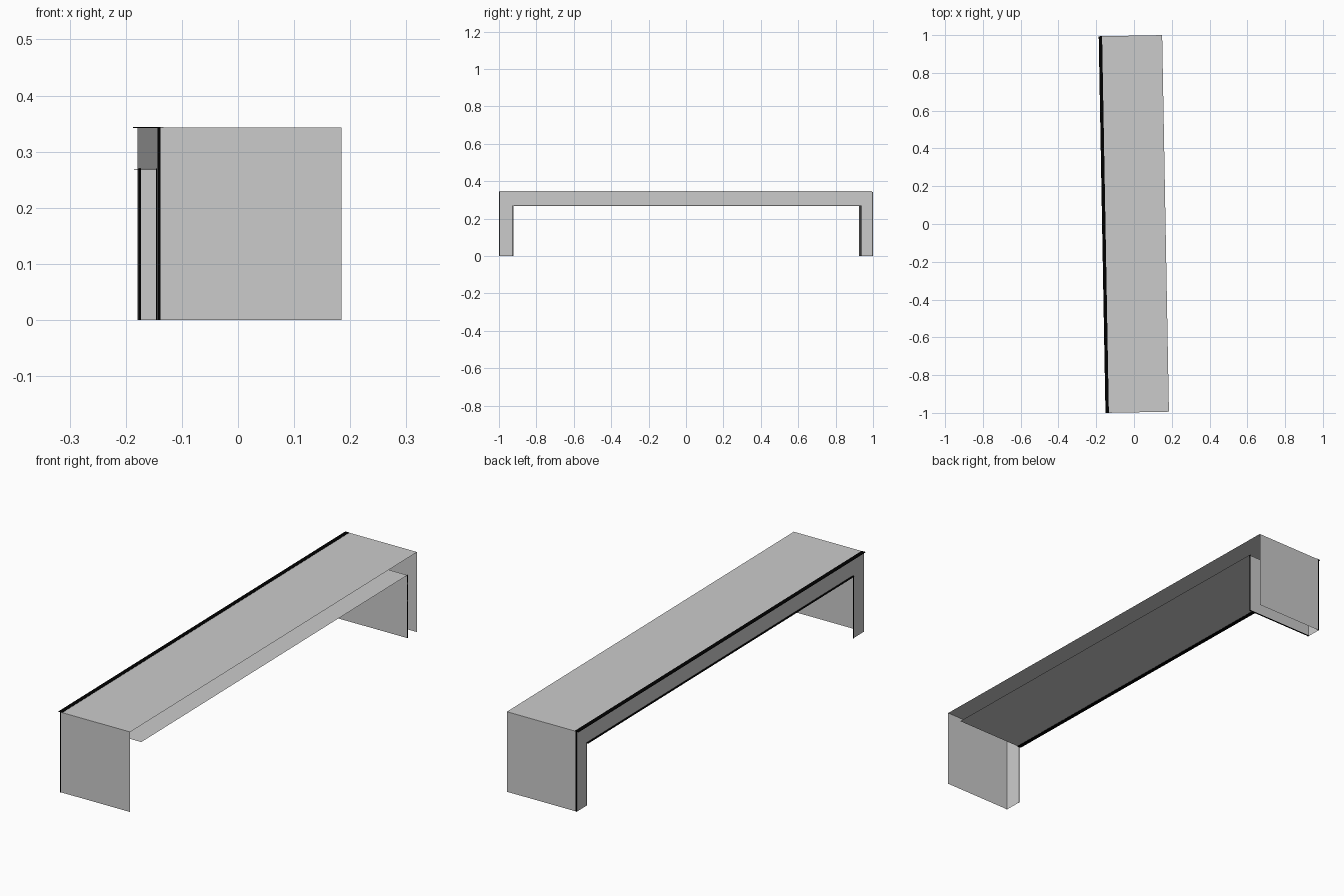
import bpy
import bmesh
import math

cube = bpy.data.objects.get("Cube")
if cube:
    bpy.data.objects.remove(cube, do_unlink=True)

ANGLE = math.radians(1.03)
L = 0.997                       # half length
LEFT, RIGHT = -0.161, 0.167     # closed side, open side
TOP, UNDER = 0.343, 0.27
FRONT_IN, BACK_IN = -L + 0.077, L - 0.067
STRIP = 0.005                   # width of the upright trims
PLATE = 0.002                   # thickness of the trims


def make_material(name, value):
    mat = bpy.data.materials.new(name)
    mat.use_nodes = True
    colour = (value, value, value, 1)
    mat.diffuse_color = colour
    mat.node_tree.nodes["Principled BSDF"].inputs["Base Color"].default_value = colour
    return mat


def make_object(name, bm, mat):
    bmesh.ops.recalc_face_normals(bm, faces=bm.faces[:])
    mesh = bpy.data.meshes.new(name)
    bm.to_mesh(mesh)
    bm.free()
    mesh.materials.append(mat)
    obj = bpy.data.objects.new(name, mesh)
    bpy.context.collection.objects.link(obj)
    obj.rotation_euler.z = ANGLE


def make_box(name, xs, ys, zs, mat):
    bm = bmesh.new()
    bmesh.ops.create_cube(bm, size=1)
    for v in bm.verts:
        v.co = [r[0] if c < 0 else r[1] for c, r in zip(v.co, (xs, ys, zs))]
    make_object(name, bm, mat)


grey = make_material("light_grey", 0.6)
black = make_material("black", 0.0)

# Folded sheet: side outline as (y, z), outer path then inner path
outline = [(-L, 0), (-L, TOP), (L, TOP), (L, 0),
           (BACK_IN, 0), (BACK_IN, UNDER), (FRONT_IN, UNDER), (FRONT_IN, 0)]
bm = bmesh.new()
wall = [bm.verts.new((LEFT, y, z)) for y, z in outline]
bm.faces.new(wall)

# Front, top, back, inner back leg and underside; front leg is open inside
rim = {i: bm.verts.new((RIGHT, *outline[i])) for i in range(7)}
for i in (0, 1, 2, 4, 5):
    bm.faces.new((wall[i + 1], wall[i], rim[i], rim[i + 1]))
make_object("bench_shell", bm, grey)

# Black ledges along the closed side of the top and the underside
ledge = (LEFT - 0.008, LEFT + 0.010)
make_box("top_edge_trim", ledge, (-L, L), (TOP - PLATE / 2, TOP + PLATE / 2), black)
make_box("underside_edge_trim", ledge, (FRONT_IN, BACK_IN),
         (UNDER - PLATE, UNDER - PLATE / 2), black)

# Black upright trims on the leg corners of the closed side
corner = (LEFT, LEFT + STRIP)
make_box("front_leg_trim", corner, (-L - PLATE / 2, -L), (0, TOP), black)
make_box("back_leg_trim", corner, (L, L + PLATE / 2), (0, TOP), black)
make_box("inner_back_leg_trim", corner, (BACK_IN - PLATE, BACK_IN), (0, UNDER), black)
make_box("inner_front_leg_trim", (LEFT - PLATE, LEFT),
         (FRONT_IN - STRIP, FRONT_IN), (0, UNDER), black)

# Thin black rim around the inner back leg panel
rim_depth = (BACK_IN, BACK_IN + STRIP)
make_box("inner_leg_open_rim", (RIGHT - PLATE, RIGHT), rim_depth, (0, UNDER), black)
make_box("inner_leg_bottom_rim", (LEFT, RIGHT), rim_depth, (0, PLATE), black)
